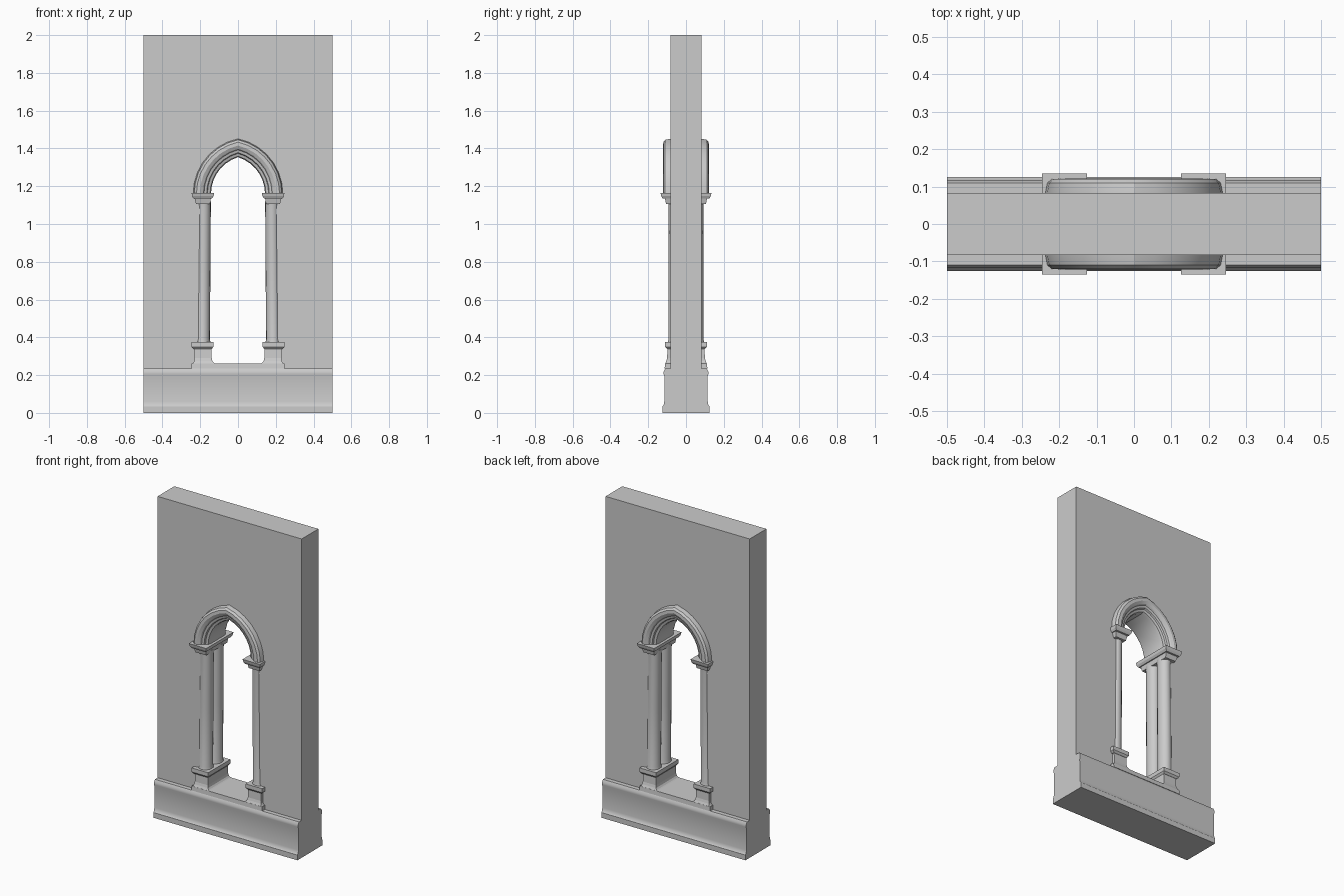
import bpy, bmesh
from math import sin, cos, pi, asin, sqrt

cube = bpy.data.objects.get("Cube")
if cube:
    bpy.data.objects.remove(cube, do_unlink=True)

stone = bpy.data.materials.new("grey_stone")
stone.use_nodes = True
stone.diffuse_color = (0.6, 0.6, 0.6, 1)
stone.node_tree.nodes["Principled BSDF"].inputs["Base Color"].default_value = (0.6, 0.6, 0.6, 1)

SPRING = 1.16    # height where the arch starts
OFFSET = 0.06    # how far the arc centres lie past the middle


def finish(name, bm, smooth=None):
    bmesh.ops.recalc_face_normals(bm, faces=bm.faces)
    mesh = bpy.data.meshes.new(name)
    bm.to_mesh(mesh)
    bm.free()
    ob = bpy.data.objects.new(name, mesh)
    bpy.context.collection.objects.link(ob)
    mesh.materials.append(stone)
    bpy.ops.object.select_all(action="DESELECT")
    ob.select_set(True)
    bpy.context.view_layer.objects.active = ob
    if smooth:
        bpy.ops.object.shade_smooth_by_angle(angle=smooth)
    return ob


def loft(name, rings, smooth=None, closed=False):
    """Skin equal-length rings of points; cap the ends unless closed."""
    bm = bmesh.new()
    rows = [[bm.verts.new(p) for p in ring] for ring in rings]
    n = len(rows[0])
    for a, b in zip(rows, rows[1:]):
        for i in range(n):
            j = (i + 1) % n
            bm.faces.new((a[i], a[j], b[j], b[i]))
    if not closed:
        bm.faces.new(rows[0])
        bm.faces.new(rows[-1])
    return finish(name, bm, smooth)


def block(name, levels, side=1):
    """Stack of rectangles, each level being (z, x min, x max, half depth)."""
    return loft(name, [[(side * a, -d, z), (side * b, -d, z),
                        (side * b, d, z), (side * a, d, z)]
                       for z, a, b, d in levels])


def arch_path(r, steps=7):
    """Pointed arc from right springing over the apex to the left."""
    top = pi / 2 - asin(OFFSET / r)
    half = [(r * cos(top * i / steps) - OFFSET, SPRING + r * sin(top * i / steps))
            for i in range(steps + 1)]
    return half + [(-x, z) for x, z in reversed(half[:-1])]


# Wall slab with a pointed opening
wall = block("wall", [(0, -0.5, 0.5, 0.083), (2, -0.5, 0.5, 0.083)])
outline = [(-0.185, 0.24), (0.185, 0.24)] + arch_path(0.25)
cutter = loft("opening_cutter", [[(x, y, z) for x, z in outline] for y in (-0.3, 0.3)])
cutter.hide_render = True
cut = wall.modifiers.new("opening", "BOOLEAN")
cut.object = cutter
cut.solver = "EXACT"
bpy.context.view_layer.objects.active = wall
bpy.ops.object.modifier_apply(modifier=cut.name)
bpy.data.objects.remove(cutter, do_unlink=True)

# Moulded plinth running along both faces
edge = [(0.125, 0), (0.125, 0.033), (0.118, 0.042), (0.115, 0.06),
        (0.114, 0.19), (0.118, 0.205), (0.118, 0.22), (0.11, 0.235)]
section = edge + [(-y, z) for y, z in reversed(edge)]
loft("plinth", [[(x, y, z) for y, z in section] for x in (-0.5, 0.5)], 0.6)

# Arch moulding: soffit, stepped inner roll and bold outer roll
half = [(0.203, 0.07), (0.208, 0.085), (0.222, 0.09), (0.226, 0.1), (0.24, 0.104),
        (0.246, 0.113), (0.262, 0.121), (0.28, 0.12), (0.292, 0.11), (0.298, 0.08)]
profile = half + [(r, -y) for r, y in reversed(half)]
paths = [(arch_path(r), y) for r, y in profile]
loft("arch_moulding", [[(p[i][0], y, p[i][1]) for p, y in paths]
                       for i in range(len(paths[0][0]))], 0.5)

# Window sill
block("sill", [(0.235, -0.245, 0.245, 0.113), (0.262, -0.245, 0.245, 0.111)])

for side, label in ((1, "left"), (-1, "right")):
    # Flared pedestal under the shafts
    flare = [(0.26, 0.12, 0.244, 0.111), (0.266, 0.129, 0.236, 0.108),
             (0.275, 0.136, 0.232, 0.104), (0.29, 0.139, 0.23, 0.1), (0.345, 0.139, 0.23, 0.098)]
    block(label + "_pedestal", flare, side)
    block(label + "_base_moulding", [(0.338, 0.139, 0.234, 0.1), (0.35, 0.13, 0.245, 0.11),
                                     (0.375, 0.13, 0.245, 0.11)], side)
    # Pair of shafts, front and back, leaning slightly inward
    for depth, place in ((-1, "front"), (1, "back")):
        rings = []
        for z, cx, r in ((0.37, 0.187, 0.042), (0.39, 0.187, 0.038),
                         (0.75, 0.184, 0.038), (1.08, 0.181, 0.037), (1.12, 0.183, 0.04)):
            rings.append([(side * cx + r * cos(t * pi / 8),
                           depth * 0.049 + 1.15 * r * sin(t * pi / 8), z) for t in range(16)])
        loft(f"{label}_{place}_shaft", rings, 0.7)
    # Capital: necking block and splayed abacus
    block(label + "_capital_neck", [(1.105, 0.148, 0.222, 0.105), (1.135, 0.144, 0.23, 0.112)], side)
    block(label + "_capital_abacus", [(1.135, 0.138, 0.236, 0.124), (1.148, 0.129, 0.243, 0.131),
                                      (1.165, 0.126, 0.246, 0.135)], side)
